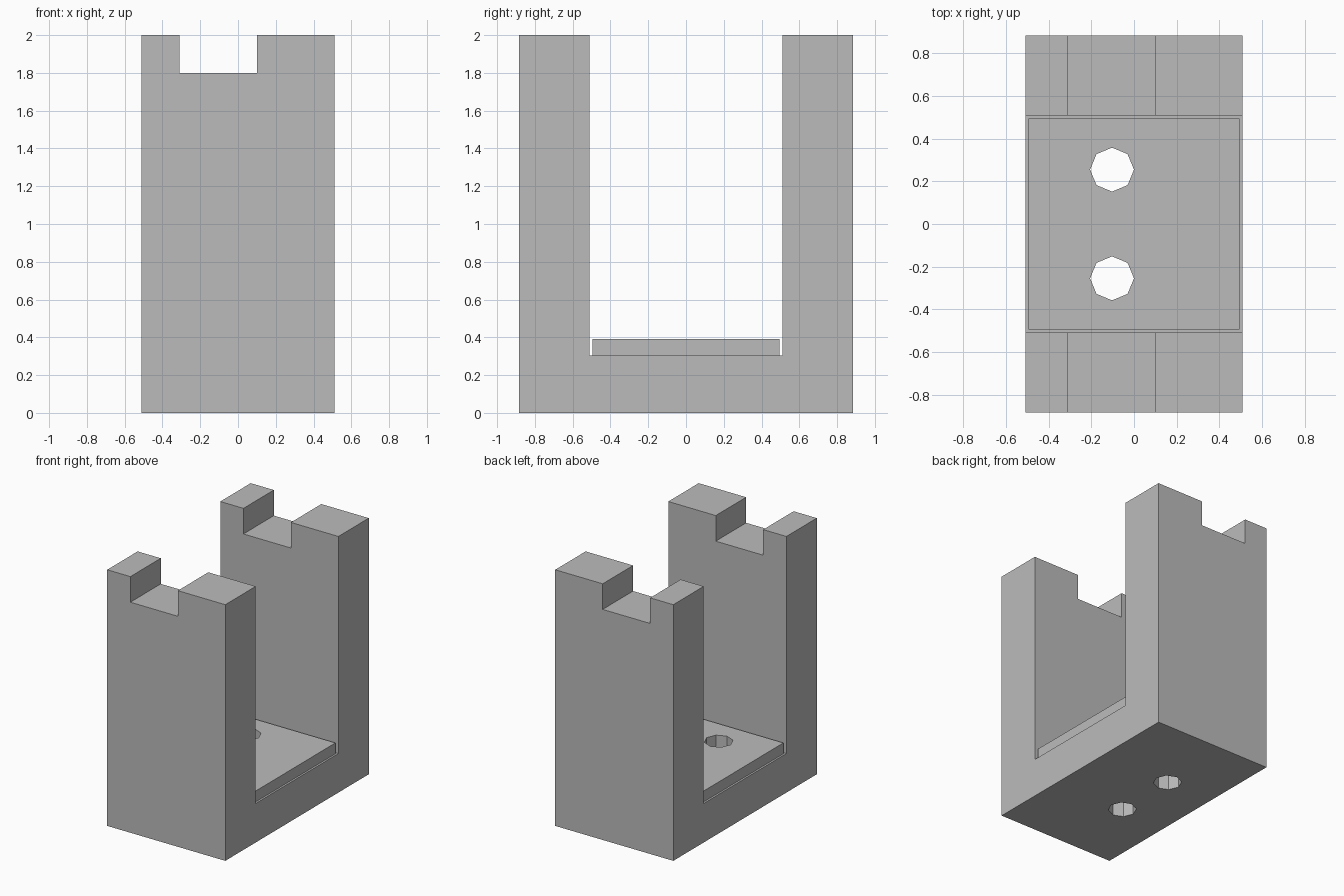
import bpy
import bmesh
from mathutils import Matrix

if "Cube" in bpy.data.objects:
    bpy.data.objects.remove(bpy.data.objects["Cube"], do_unlink=True)

HALF_X, HALF_Y, TOP = 0.51, 0.885, 2.0
INNER_Y, FLOOR = 0.51, 0.305
HOLE_X, HOLE_Y, HOLE_R = -0.103, 0.255, 0.103

grey = bpy.data.materials.new("plain grey")
grey.use_nodes = True
colour = (0.5, 0.5, 0.5, 1)
grey.diffuse_color = colour
grey.node_tree.nodes["Principled BSDF"].inputs["Base Color"].default_value = colour


def finish(name, bm):
    bmesh.ops.recalc_face_normals(bm, faces=bm.faces)
    mesh = bpy.data.meshes.new(name)
    bm.to_mesh(mesh)
    bm.free()
    mesh.materials.append(grey)
    obj = bpy.data.objects.new(name, mesh)
    bpy.context.collection.objects.link(obj)
    return obj


def box(name, low, high):
    bm = bmesh.new()
    size = [b - a for a, b in zip(low, high)]
    centre = [(a + b) / 2 for a, b in zip(low, high)]
    matrix = Matrix.Translation(centre) @ Matrix.Diagonal((*size, 1))
    bmesh.ops.create_cube(bm, size=1, matrix=matrix)
    return finish(name, bm)


def cut(target, cutter):
    cutter.hide_render = True
    mod = target.modifiers.new("cut", "BOOLEAN")
    mod.operation = "DIFFERENCE"
    mod.solver = "EXACT"
    mod.object = cutter
    bpy.context.view_layer.objects.active = target
    bpy.ops.object.modifier_apply(modifier=mod.name)


# U-shaped bracket: side profile extruded across the width
half = [(HALF_Y, 0), (HALF_Y, TOP), (INNER_Y, TOP), (INNER_Y, FLOOR)]
profile = half + [(-y, z) for y, z in reversed(half)]
bm = bmesh.new()
face = bm.faces.new([bm.verts.new((-HALF_X, y, z)) for y, z in profile])
extruded = bmesh.ops.extrude_face_region(bm, geom=[face])["geom"]
bmesh.ops.translate(bm, vec=(2 * HALF_X, 0, 0),
                    verts=[v for v in extruded if isinstance(v, bmesh.types.BMVert)])
bracket = finish("bracket", bm)

# Raised pad on the floor between the walls
pad = box("floor_pad", (-0.495, -0.495, FLOOR), (0.495, 0.495, 0.39))

# Notch across the top of both walls
cutters = [box("notch_cutter", (-0.31, -1, 1.8), (0.10, 1, 2.2))]
cut(bracket, cutters[0])

# Two octagonal holes through pad and floor
for side in (-1, 1):
    bm = bmesh.new()
    bmesh.ops.create_cone(bm, cap_ends=True, segments=8, radius1=HOLE_R, radius2=HOLE_R,
                          depth=2, matrix=Matrix.Translation((HOLE_X, side * HOLE_Y, 0)))
    hole = finish("hole_cutter", bm)
    cutters.append(hole)
    for part in (bracket, pad):
        cut(part, hole)

for cutter in cutters:
    bpy.data.objects.remove(cutter, do_unlink=True)
